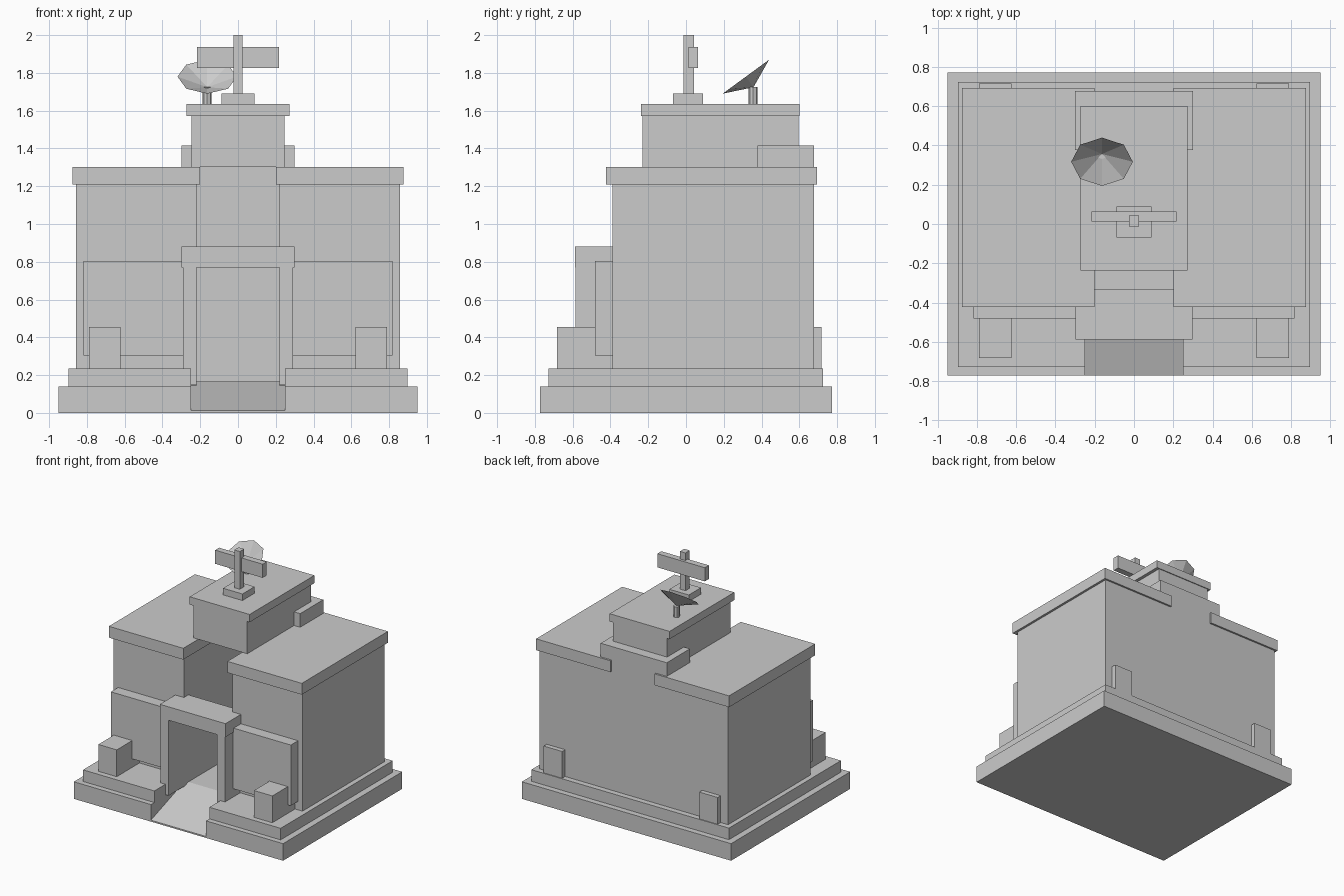
import bpy, bmesh, math
from mathutils import Vector

if "Cube" in bpy.data.objects:
    bpy.data.objects.remove(bpy.data.objects["Cube"])


def prism(name, pts, place, direction):
    """Extrude a closed outline; place() maps each 2D point to 3D."""
    bm = bmesh.new()
    face = bm.faces.new([bm.verts.new(place(a, b)) for a, b in pts])
    ext = bmesh.ops.extrude_face_region(bm, geom=[face])
    moved = [g for g in ext["geom"] if isinstance(g, bmesh.types.BMVert)]
    bmesh.ops.translate(bm, verts=moved, vec=direction)
    bmesh.ops.recalc_face_normals(bm, faces=bm.faces)
    mesh = bpy.data.meshes.new(name)
    bm.to_mesh(mesh)
    bm.free()
    obj = bpy.data.objects.new(name, mesh)
    bpy.context.collection.objects.link(obj)
    return obj


def box(name, x0, x1, y0, y1, z0, z1):
    pts = [(x0, y0), (x1, y0), (x1, y1), (x0, y1)]
    return prism(name, pts, lambda a, b: (a, b, z0), (0, 0, z1 - z0))


def pair(name, x0, x1, *rest):
    """Matching boxes on the right and left."""
    box(name + "_right", x0, x1, *rest)
    box(name + "_left", -x1, -x0, *rest)


def u_block(name, half, y0, y1, z0, z1, gap, gap_end):
    """Block with a slot open towards the front."""
    pts = [(-half, y0), (-gap, y0), (-gap, gap_end), (gap, gap_end),
           (gap, y0), (half, y0), (half, y1), (-half, y1)]
    return prism(name, pts, lambda a, b: (a, b, z0), (0, 0, z1 - z0))


# Stepped base with entrance ramp and inner floor
u_block("base", 0.95, -0.772, 0.772, 0, 0.14, 0.25, -0.33)
u_block("plinth", 0.897, -0.728, 0.724, 0.14, 0.235, 0.25, 0.38)
prism("ramp_and_floor",
      [(-0.772, 0), (-0.772, 0.012), (-0.33, 0.165), (0.40, 0.165), (0.40, 0)],
      lambda a, b: (-0.25, a, b), (0.5, 0, 0))

# Main walls around the deep central slot, with roof slabs
u_block("walls", 0.857, -0.388, 0.678, 0.141, 1.21, 0.22, 0.38)
pair("roof_slab", 0.2, 0.876, -0.424, 0.693, 1.21, 1.303)

# Wall panels and corner blocks
pair("front_panel", 0.28, 0.817, -0.482, -0.37, 0.305, 0.803)
pair("corner_block", 0.623, 0.79, -0.683, 0.717, 0.235, 0.455)

# Doorway
pair("door_post", 0.22, 0.292, -0.585, -0.33, 0.15, 0.77)
box("door_lintel", -0.298, 0.298, -0.588, -0.33, 0.77, 0.88)

# Upper storey
box("rear_parapet", -0.3, 0.3, 0.378, 0.678, 1.21, 1.415)
box("tower", -0.245, 0.245, -0.23, 0.595, 1.303, 1.572)
box("tower_cap", -0.272, 0.272, -0.238, 0.602, 1.572, 1.636)

# Roof mast with crossbar
box("mast_foot", -0.088, 0.088, -0.068, 0.09, 1.636, 1.69)
box("mast", -0.025, 0.025, -0.012, 0.043, 1.69, 2.0)
box("mast_crossbar", -0.216, 0.216, 0.012, 0.064, 1.826, 1.938)

# Dish and its pole
bpy.ops.mesh.primitive_cylinder_add(vertices=8, radius=0.024, depth=0.088,
                                    location=(-0.163, 0.355, 1.68))
bpy.context.object.name = "dish_pole"

centre = Vector((-0.163, 0.317, 1.78))
along = Vector((0, 0.123, 0.09))
bm = bmesh.new()
apex = bm.verts.new(centre + Vector((0, 0.04, -0.056)))
rim = []
for i in range(8):
    t = i * math.tau / 8
    rim.append(bm.verts.new(centre + along * math.cos(t) + Vector((0.157 * math.sin(t), 0, 0))))
for i in range(8):
    bm.faces.new((apex, rim[(i + 1) % 8], rim[i]))
mesh = bpy.data.meshes.new("dish")
bm.to_mesh(mesh)
bm.free()
bpy.context.collection.objects.link(bpy.data.objects.new("dish", mesh))
